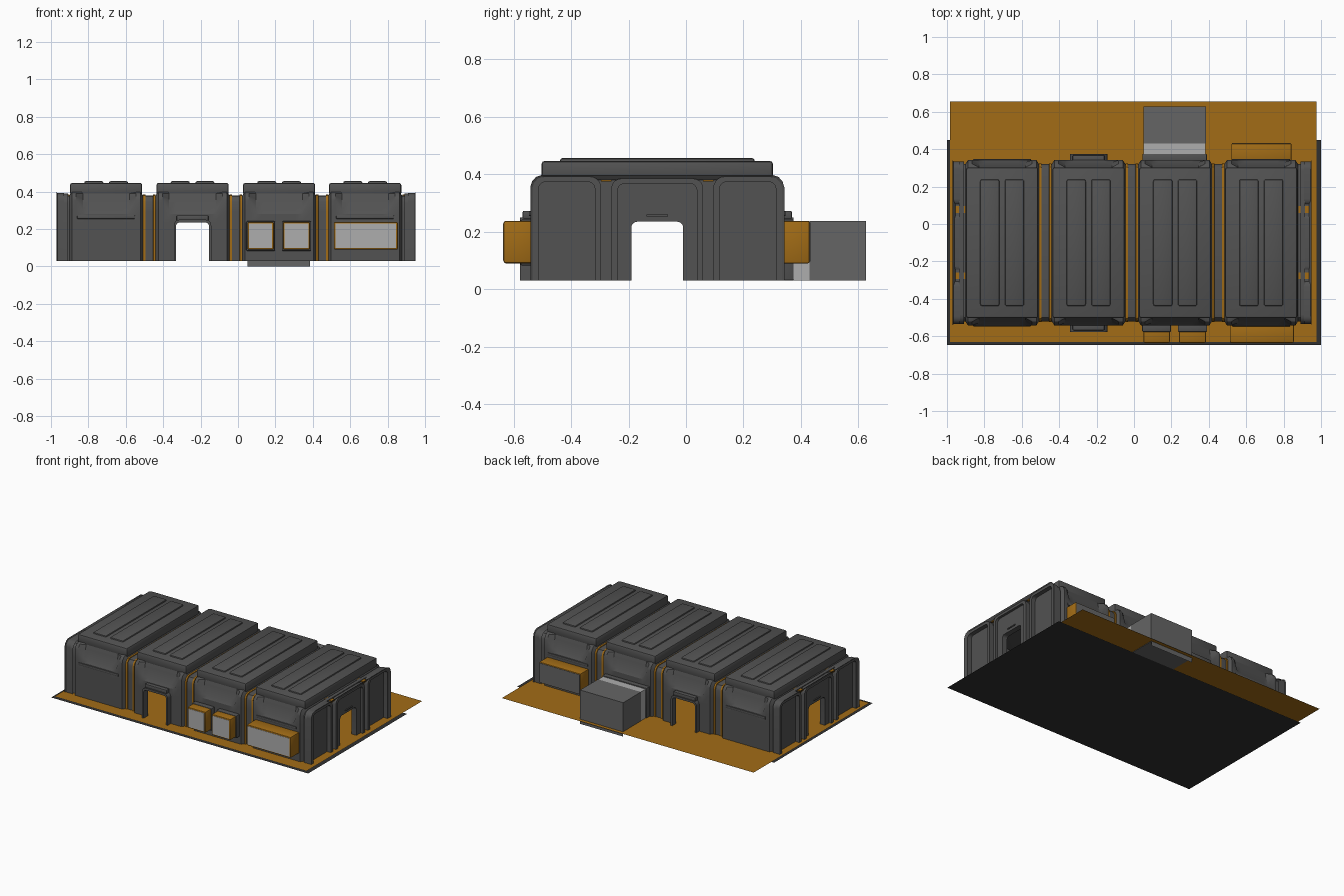
import bpy, bmesh, math

if "Cube" in bpy.data.objects:
    bpy.data.objects.remove(bpy.data.objects["Cube"])

CX, CY = -0.01, -0.1          # centre of the building on the floor
PODS = [-0.705, -0.243, 0.22, 0.68]


def material(name, r, g, b):
    m = bpy.data.materials.new(name)
    m.diffuse_color = (r, g, b, 1)
    m.use_nodes = True
    m.node_tree.nodes["Principled BSDF"].inputs["Base Color"].default_value = m.diffuse_color
    return m


DARK = material("dark_grey", .085, .085, .085)
BLACK = material("near_black", .03, .03, .03)
MID = material("mid_grey", .13, .13, .13)
LIGHT = material("light_grey", .42, .42, .42)
ORANGE = material("orange", .36, .15, .008)


def finish(name, bm, mat):
    bmesh.ops.recalc_face_normals(bm, faces=bm.faces)
    me = bpy.data.meshes.new(name)
    bm.to_mesh(me)
    bm.free()
    ob = bpy.data.objects.new(name, me)
    bpy.context.collection.objects.link(ob)
    me.materials.append(mat)
    return ob


def box(name, x, y, z, mat, bevel=0):
    bm = bmesh.new()
    bmesh.ops.create_cube(bm, size=1)
    for v in bm.verts:
        v.co = [a + (b - a) * (c + .5) for (a, b), c in zip((x, y, z), v.co)]
    if bevel:
        bmesh.ops.bevel(bm, geom=bm.edges[:], offset=bevel, segments=2,
                        profile=.5, affect='EDGES')
    return finish(name, bm, mat)


def quad(name, pts, mat):
    bm = bmesh.new()
    bm.faces.new([bm.verts.new(p) for p in pts])
    return finish(name, bm, mat)


def arch(u0, u1, z0, z1, r):
    """Open-bottomed path with rounded top corners."""
    arc = [math.radians(a) for a in range(0, 91, 18)]
    left = [(u0 + r - r * math.cos(a), z1 - r + r * math.sin(a)) for a in arc]
    return [(u0, z0)] + left + [(u0 + u1 - u, z) for u, z in left[::-1]] + [(u1, z0)]


def band(name, outer, inner, d0, d1, axis, mat):
    """Arch-shaped frame between two paths, raised from d0 to d1."""
    bm = bmesh.new()
    pos = (lambda u, z, d: (d, u, z)) if axis == 'x' else (lambda u, z, d: (u, d, z))
    rings = [[bm.verts.new(pos(u, z, d)) for u, z in path]
             for path, d in ((outer, d0), (outer, d1), (inner, d1), (inner, d0))]
    for a, b in zip(rings, rings[1:]):
        for i in range(len(a) - 1):
            bm.faces.new((a[i], a[i + 1], b[i + 1], b[i]))
    return finish(name, bm, mat)


# Cross-sections: half width and height, from floor to roof
FULL = [(.442, .03), (.442, .235), (.442, .29), (.442, .355), (.436, .375), (.422, .391), (.40, .398)]
SCOOP = [(.442, .03), (.442, .235), (.442, .28), (.43, .30), (.41, .36), (.403, .39), (.40, .398)]
SEAM = [(.42, .03), (.42, .235), (.42, .29), (.42, .345), (.414, .362), (.40, .376), (.38, .38)]
TRIM = [(w + .004, z + (.004 if z > .3 else 0)) for w, z in SEAM]


def loft(name, stations, mat, hole=None):
    bm = bmesh.new()
    rows = []
    for x, prof in stations:
        pts = [(CY - w, z) for w, z in prof] + [(CY + w, z) for w, z in prof[::-1]]
        rows.append([bm.verts.new((x, y, z)) for y, z in pts])
    for a, b in zip(rows, rows[1:]):
        for i in range(len(a) - 1):
            f = bm.faces.new((a[i], a[i + 1], b[i + 1], b[i]))
            c = f.calc_center_median()
            if hole and hole[0] < c.x < hole[1] and c.z < .235:
                bm.faces.remove(f)
    return finish(name, bm, mat)


# Main shell: four pods joined by recessed seams, flared at the ends
stations = [(-.97, FULL), (-.955, SEAM)]
for c in PODS:
    steps = [(.197, SEAM), (.183, FULL), (.16, FULL), (.125, SCOOP), (.0895, SCOOP)]
    stations += [(c - d, p) for d, p in steps] + [(c + d, p) for d, p in steps[::-1]]
stations += [(.935, SEAM), (.95, FULL)]
DOOR = PODS[1]
loft("shell", stations, DARK, (DOOR - .0895, DOOR + .0895))

# Orange trim strips in the seams
for i, (a, b) in enumerate(zip(PODS, PODS[1:])):
    for s in (-1, 1):
        m = (a + b) / 2 + s * .027
        loft(f"seam_trim_{i}_{s}", [(m - .007, SEAM), (m - .006, TRIM), (m + .006, TRIM), (m + .007, SEAM)], ORANGE)

# Roof lids with two long ridges each
for i, c in enumerate(PODS):
    box(f"roof_lid_{i}", (c - .193, c + .193), (CY - .403, CY + .403), (.38, .447), DARK, .012)
    for s in (-1, 1):
        m = c + s * .066
        box(f"roof_ridge_{i}_{s}", (m - .052, m + .052), (CY - .34, CY + .34), (.43, .457), DARK, .012)

# Wall ledges on the outer pods
for i in (0, 3):
    for s in (-1, 1):
        y = CY + s * .442
        box(f"wall_ledge_{i}_{s}", (PODS[i] - .155, PODS[i] + .155), (y - .005, y + .005), (.255, .272), DARK, .003)

# Front and back door sleeves
for name, y0, y1 in (("front", -.53, -.577), ("back", .33, .374)):
    band(name + "_door_frame", arch(DOOR - .1, DOOR + .1, .03, .25, .03),
         arch(DOOR - .088, DOOR + .088, .03, .235, .02), y0, y1, 'y', DARK)
    box(name + "_door_hood", (DOOR - .085, DOOR + .085), sorted((y0, y1 * .985)), (.245, .273), DARK, .005)

# End walls: panel with a doorway, raised frames and orange caps
for side, s in (("left", -1), ("right", 1)):
    at = lambda d: CX + s * d
    door = arch(CY - .09, CY + .09, .03, .235, .02)
    band(side + "_end_wall", arch(CY - .435, CY + .435, .03, .39, .05), door, at(.90), at(.925), 'x', DARK)
    band(side + "_door_surround", arch(CY - .16, CY + .16, .03, .385, .035),
         arch(CY - .138, CY + .138, .03, .368, .025), at(.92), at(.955), 'x', DARK)
    band(side + "_door_panel", arch(CY - .139, CY + .139, .03, .368, .025), door, at(.92), at(.938), 'x', DARK)
    box(side + "_door_lamp", sorted((at(.93), at(.944))), (CY - .037, CY + .037), (.253, .26), DARK)
    for t in (-1, 1):
        lo, hi = sorted((CY + t * .195, CY + t * .435))
        band(f"{side}_panel_frame_{t}", arch(lo, hi, .03, .392, .04),
             arch(lo + .022, hi - .022, .03, .374, .025), at(.92), at(.955), 'x', DARK)
        y = CY + t * .177
        box(f"{side}_orange_cap_{t}", sorted((at(.89), at(.945))), (y - .018, y + .018), (.375, .386), ORANGE)

# Front window boxes with pale panes
for i, (a, b) in enumerate(((.05, .192), (.24, .385), (.512, .855))):
    if i < 2:
        box(f"window_sleeve_{i}", (a - .006, b + .006), (-.577, -.53), (.083, .242), DARK, .006)
    box(f"window_box_{i}", (a, b), (-.635, -.53), (.09, .238), ORANGE, .008)
    box(f"window_pane_{i}", (a + .009, b - .009), (-.637, -.62), (.1, .229), LIGHT)

# Back storage box
box("rear_box", (.52, .842), (.33, .43), (.09, .238), ORANGE, .006)
box("rear_box_cover", (.525, .837), (.42, .433), (.096, .232), MID)

# Back airlock tunnel: collar, pale ring, long box and drop panel
box("airlock_collar", (.045, .39), (.33, .375), (.03, .243), DARK, .005)
box("airlock_ring", (.052, .383), (.37, .432), (.03, .236), LIGHT)
box("airlock_box", (.05, .385), (.43, .627), (.03, .237), MID)
quad("airlock_panel", [(.05, .629, 0), (.385, .629, 0), (.385, .629, .237), (.05, .629, .237)], MID)

# Floor sheets
quad("orange_floor", [(-.985, -.63, .033), (.975, -.63, .033), (.975, .655, .033), (-.985, .655, .033)], ORANGE)
quad("dark_base", [(-1, -.648, .028), (1, -.648, .028), (1, .45, .028), (-1, .45, .028)], BLACK)

# Smooth rounded parts, keep hard edges
bpy.ops.object.select_all(action='SELECT')
bpy.context.view_layer.objects.active = bpy.data.objects["shell"]
bpy.ops.object.shade_smooth_by_angle(angle=math.radians(30))
